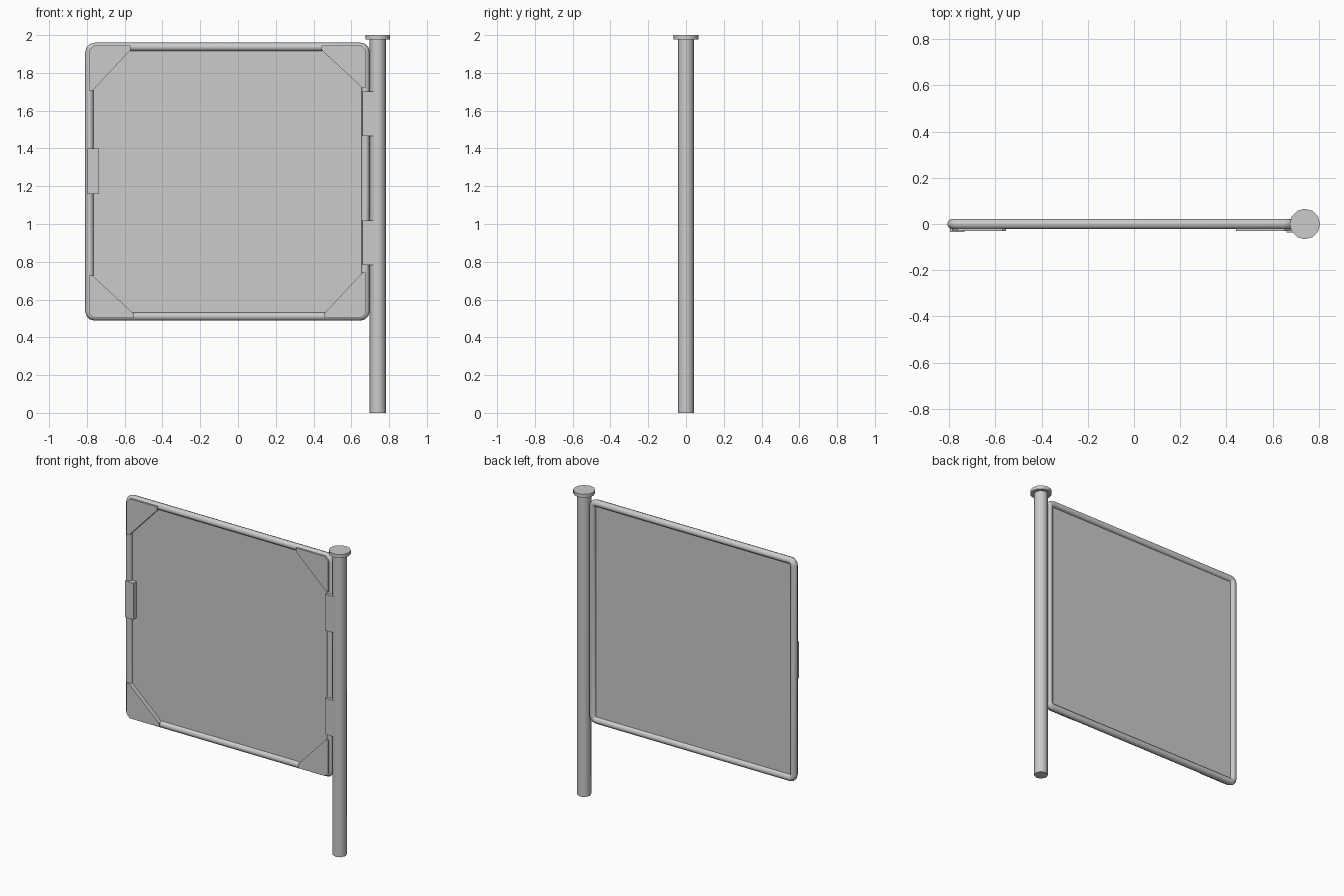
import bpy, bmesh, math

default = bpy.data.objects.get("Cube")
if default:
    bpy.data.objects.remove(default, do_unlink=True)

grey = bpy.data.materials.new("plain grey")
grey.use_nodes = True
colour = (0.6, 0.6, 0.6, 1)
grey.diffuse_color = colour
grey.node_tree.nodes["Principled BSDF"].inputs["Base Color"].default_value = colour

CX, CZ = -0.056, 1.224        # centre of the sign
HALF_W, HALF_H = 0.753, 0.736  # half size of its frame
TUBE = 0.0225
POST_X = 0.74


def finish(name, bm, smooth=False):
    bmesh.ops.recalc_face_normals(bm, faces=bm.faces)
    mesh = bpy.data.meshes.new(name)
    bm.to_mesh(mesh)
    bm.free()
    mesh.materials.append(grey)
    obj = bpy.data.objects.new(name, mesh)
    bpy.context.collection.objects.link(obj)
    if smooth:
        bpy.ops.object.select_all(action='DESELECT')
        obj.select_set(True)
        bpy.context.view_layer.objects.active = obj
        bpy.ops.object.shade_smooth_by_angle(angle=math.radians(50))


def plate(name, outline, front, back):
    """Extrude an x-z outline between two depths."""
    bm = bmesh.new()
    face = bm.faces.new([bm.verts.new((x, front, z)) for x, z in outline])
    side = bmesh.ops.extrude_face_region(bm, geom=[face])["geom"]
    moved = [v for v in side if isinstance(v, bmesh.types.BMVert)]
    bmesh.ops.translate(bm, verts=moved, vec=(0, back - front, 0))
    finish(name, bm)


def box(name, x0, x1, z0, z1, front, back):
    plate(name, [(x0, z0), (x1, z0), (x1, z1), (x0, z1)], front, back)


def cylinder(name, sides, radius, z0, z1):
    bm = bmesh.new()
    bmesh.ops.create_cone(bm, cap_ends=True, segments=sides, radius1=radius,
                          radius2=radius, depth=z1 - z0)
    bmesh.ops.translate(bm, verts=bm.verts, vec=(POST_X, 0, (z0 + z1) / 2))
    finish(name, bm, smooth=True)


# Post and its cap
cylinder("post", 8, 0.043, 0, 1.98)
cylinder("post_cap", 12, 0.066, 1.977, 2)

# Tubular frame with rounded corners
bm = bmesh.new()
rings = []
corner, steps, sides = 0.05, 3, 8
for i in range(4 * (steps + 1)):
    quarter, step = divmod(i, steps + 1)
    turn = math.pi / 2 * (quarter + step / steps)
    sx = 1 if quarter in (0, 3) else -1
    sz = 1 if quarter < 2 else -1
    ring = []
    for j in range(sides):
        a = math.tau * j / sides
        r = corner - TUBE + TUBE * math.cos(a)
        ring.append(bm.verts.new((CX + sx * (HALF_W - corner) + r * math.cos(turn),
                                  TUBE * math.sin(a),
                                  CZ + sz * (HALF_H - corner) + r * math.sin(turn))))
    rings.append(ring)
for i, ring in enumerate(rings):
    after = rings[(i + 1) % len(rings)]
    for j in range(sides):
        k = (j + 1) % sides
        bm.faces.new((ring[j], ring[k], after[k], after[j]))
finish("frame", bm, smooth=True)

# Sign panel
w, h = HALF_W - TUBE, HALF_H - TUBE
box("panel", CX - w, CX + w, CZ - h, CZ + h, -0.003, 0.003)

# Corner plates on the front
for sx, x_name in ((-1, "right"), (1, "left")):
    for sz, z_name in ((-1, "lower"), (1, "upper")):
        w, h = (0.235, 0.225) if sx == sz else (0.22, 0.24)
        shape = [(0, h), (0, 0.025), (0.025, 0), (w, 0), (w, 0.024), (0.018, h)]
        plate(f"{z_name}_{x_name}_corner_plate",
              [(CX + sx * (0.733 - x), CZ + sz * (0.721 - z)) for x, z in shape],
              -0.03, 0)

# Latch and the two hinge clips
box("latch", -0.797, -0.735, 1.16, 1.4, -0.034, 0)
for name, z in (("lower_clip", 0.782), ("upper_clip", 1.465)):
    box(name, 0.66, 0.722, z, z + 0.237, -0.037, 0)
